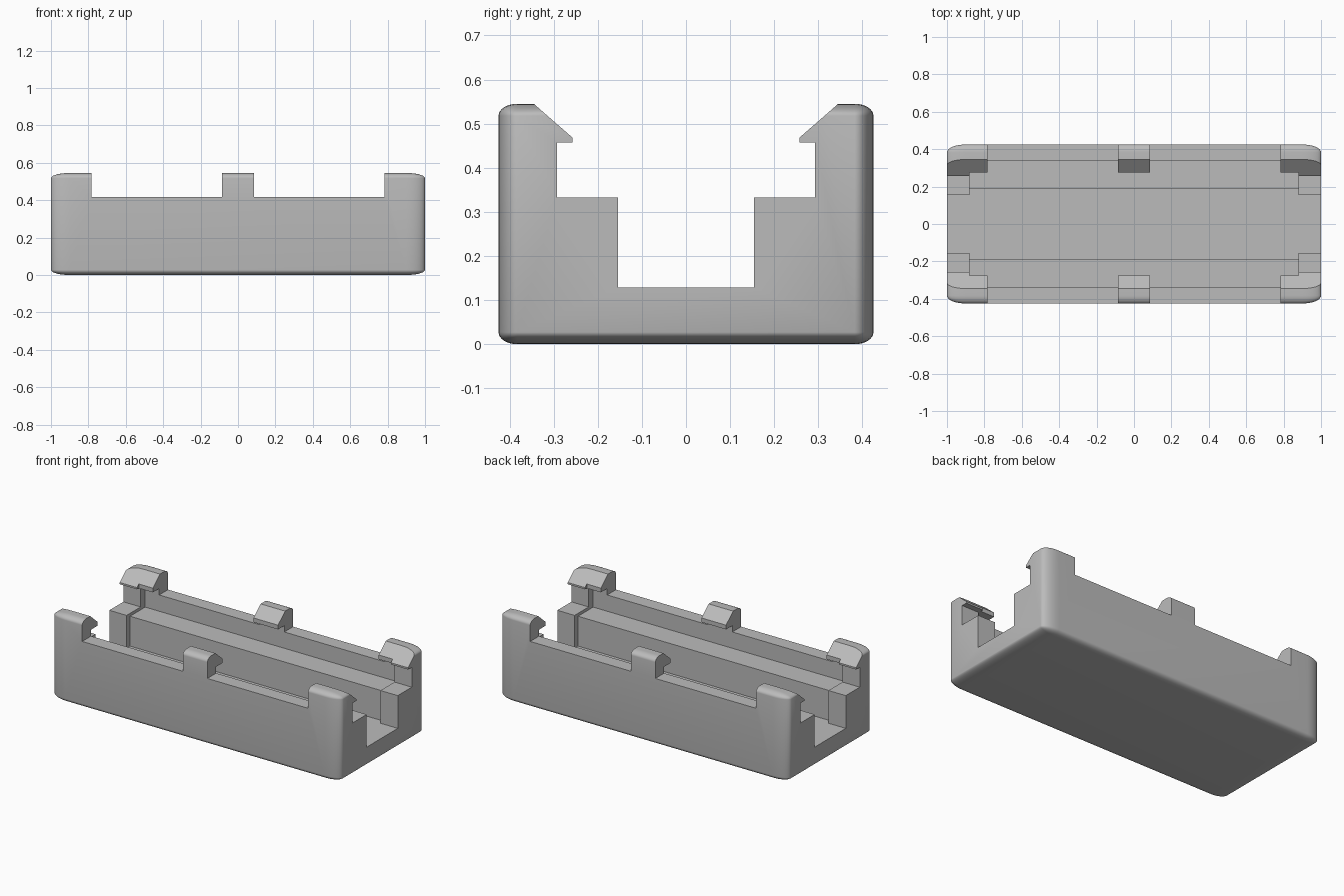
import bpy, bmesh, math

if "Cube" in bpy.data.objects:
    bpy.data.objects.remove(bpy.data.objects["Cube"])

L, W, H = 2.0, 0.85, 0.545      # overall size
FLOOR = 0.128                   # height of the channel floor

grey = bpy.data.materials.new("plain grey")
grey.diffuse_color = (0.5, 0.5, 0.5, 1)
grey.use_nodes = True
grey.node_tree.nodes["Principled BSDF"].inputs["Base Color"].default_value = grey.diffuse_color


def finish(bm, name):
    bmesh.ops.recalc_face_normals(bm, faces=bm.faces)
    me = bpy.data.meshes.new(name)
    bm.to_mesh(me)
    bm.free()
    me.materials.append(grey)
    ob = bpy.data.objects.new(name, me)
    bpy.context.collection.objects.link(ob)
    return ob


def prism(name, profile, x0, x1):
    """Extrude a (y, z) profile along x."""
    bm = bmesh.new()
    face = bm.faces.new([bm.verts.new((x0, y, z)) for y, z in profile])
    ext = bmesh.ops.extrude_face_region(bm, geom=[face])
    verts = [g for g in ext["geom"] if isinstance(g, bmesh.types.BMVert)]
    bmesh.ops.translate(bm, verts=verts, vec=(x1 - x0, 0, 0))
    return finish(bm, name)


def mirrored(half):
    return half + [(-y, z) for y, z in reversed(half)]


# Tray: rounded block, the rounding stretched along with the block
bm = bmesh.new()
bmesh.ops.create_cube(bm, size=1)
bmesh.ops.bevel(bm, geom=bm.edges[:], offset=0.05, segments=8, profile=0.5,
                affect='EDGES', clamp_overlap=True)
bmesh.ops.scale(bm, verts=bm.verts, vec=(L, W, H))
bmesh.ops.translate(bm, verts=bm.verts, vec=(0, 0, H / 2))
tray = finish(bm, "tray")

# Full-length channel with shelves, walls and sloped catches
end_profile = mirrored([(0.154, FLOOR), (0.154, 0.333), (0.293, 0.333),
                        (0.293, 0.457), (0.257, 0.457), (0.257, 0.468),
                        (0.408, 0.60)])
# Wider pocket between the end blocks
mid_profile = mirrored([(0.1875, FLOOR), (0.1875, 0.315), (0.3375, 0.315),
                        (0.3375, 0.457), (0.275, 0.457), (0.275, 0.50)])
# Gaps in the side walls that leave the clips standing
gap_profile = mirrored([(0.6, 0.417), (0.6, 0.7)])

cutters = [prism("channel_cutter", end_profile, -1.1, 1.1),
           prism("pocket_cutter", mid_profile, -0.88, 0.88)]
for side, (a, b) in {"left": (-0.783, -0.085), "right": (0.085, 0.783)}.items():
    cutters.append(prism("gap_cutter_" + side, gap_profile, a, b))

bpy.context.view_layer.objects.active = tray
tray.select_set(True)
for c in cutters:
    m = tray.modifiers.new(c.name, 'BOOLEAN')
    m.operation = 'DIFFERENCE'
    m.solver = 'EXACT'
    m.object = c
    c.hide_render = True
    bpy.ops.object.modifier_apply(modifier=m.name)
for c in cutters:
    bpy.data.objects.remove(c)

bpy.ops.object.shade_smooth_by_angle(angle=math.radians(30))
